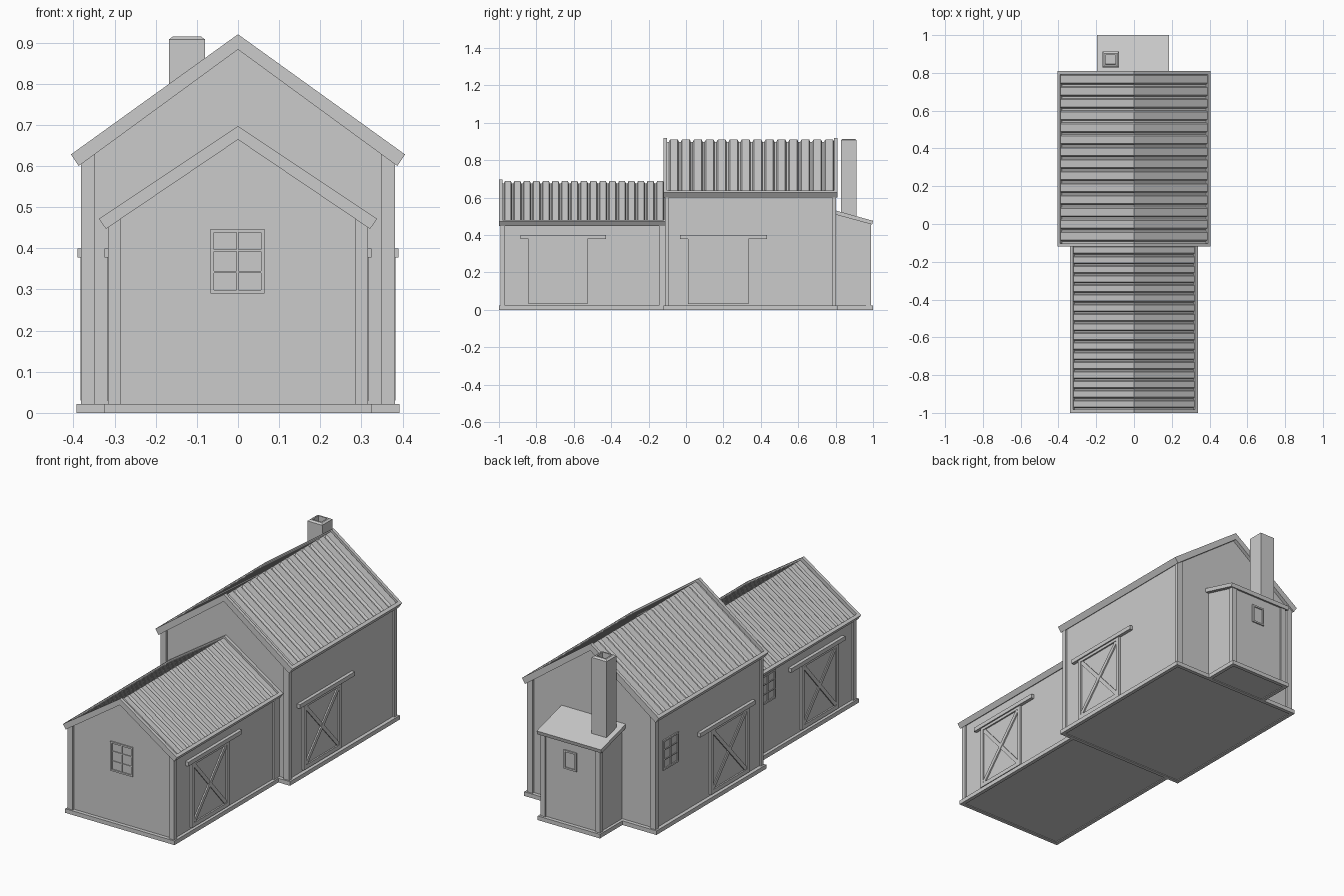
import bpy
import bmesh
from math import atan2, hypot
from mathutils import Vector

cube = bpy.data.objects.get("Cube")
if cube:
    bpy.data.objects.remove(cube, do_unlink=True)

grey = bpy.data.materials.new("plain grey")
grey.use_nodes = True
grey.diffuse_color = (0.6, 0.6, 0.6, 1)
grey.node_tree.nodes["Principled BSDF"].inputs["Base Color"].default_value = (0.6, 0.6, 0.6, 1)


def finish(name, bm):
    mesh = bpy.data.meshes.new(name)
    bm.to_mesh(mesh)
    bm.free()
    mesh.materials.append(grey)
    obj = bpy.data.objects.new(name, mesh)
    bpy.context.collection.objects.link(obj)
    return obj


def box(name, xs, ys, zs, tilt=0):
    """Box between pairs of limits, optionally tilted about x."""
    bm = bmesh.new()
    bmesh.ops.create_cube(bm, size=1)
    bmesh.ops.scale(bm, verts=bm.verts, vec=[abs(b - a) for a, b in (xs, ys, zs)])
    obj = finish(name, bm)
    obj.location = [(a + b) / 2 for a, b in (xs, ys, zs)]
    obj.rotation_euler.x = tilt
    return obj


def prism(name, profile, a, b, axis="y"):
    """Extrude an (x, z) profile along y, or a (y, z) profile along x."""
    bm = bmesh.new()
    place = (lambda p, t: (p[0], t, p[1])) if axis == "y" else (lambda p, t: (t, p[0], p[1]))
    face = bm.faces.new([bm.verts.new(place(p, a)) for p in profile])
    ext = bmesh.ops.extrude_face_region(bm, geom=[face])["geom"]
    move = Vector(place((0, 0), b - a))
    bmesh.ops.translate(bm, verts=[v for v in ext if isinstance(v, bmesh.types.BMVert)], vec=move)
    bmesh.ops.recalc_face_normals(bm, faces=bm.faces)
    return finish(name, bm)


def base_trim(name, x0, x1, y0, y1, height=0.022, t=0.02):
    box(name + "_front", (x0, x1), (y0, y0 + t), (0, height))
    box(name + "_back", (x0, x1), (y1 - t, y1), (0, height))
    box(name + "_right", (x0, x0 + t), (y0 + t, y1 - t), (0, height))
    box(name + "_left", (x1 - t, x1), (y0 + t, y1 - t), (0, height))


def ribbed_sheet(name, half, apex, slope, y0, y1, count):
    """Folded metal sheet: broad raised pans with narrow valleys."""
    pitch = (y1 - y0) / count
    bm = bmesh.new()
    rows = []
    for i in range(count):
        for f, drop in ((0, 0.022), (0.16, 0.022), (0.28, 0.008), (0.9, 0.008), (1, 0.022)):
            rows.append([bm.verts.new((x, y0 + (i + f) * pitch, apex - slope * abs(x) - drop))
                         for x in (-half, 0, half)])
    for r, s in zip(rows, rows[1:]):
        if s[0].co.y - r[0].co.y > 1e-5:
            for j in (0, 1):
                bm.faces.new((r[j], r[j + 1], s[j + 1], s[j]))
    finish(name, bm)


def gable_roof(name, tip, low, apex, under, y0, y1, ribs):
    """tip and low are the upper and lower eave corners in (x, z)."""
    slope = (apex - tip[1]) / tip[0]
    chevron = [(-tip[0], tip[1]), (0, apex), tip, low, (0, under), (-low[0], low[1])]
    t = 0.018
    prism(name + "_front_bargeboard", chevron, y0, y0 + t)
    prism(name + "_back_bargeboard", chevron, y1 - t, y1)
    drop = 0.024
    deck = [(x, z - drop if i < 3 else z) for i, (x, z) in enumerate(chevron)]
    deck[0], deck[2] = (-low[0], low[1] + 0.01), (low[0], low[1] + 0.01)
    prism(name + "_deck", deck, y0 + t, y1 - t)
    w = 0.014
    for s, side in ((1, "left"), (-1, "right")):
        rim = [(s * x, z) for x, z in (tip, (tip[0] - w, tip[1] + w * slope),
                                       (low[0] - w, low[1] + w * slope), low)]
        prism(f"{name}_{side}_fascia", rim, y0 + t, y1 - t)
    ribbed_sheet(name + "_ribbed_sheet", tip[0] - w, apex, slope, y0 + t, y1 - t, ribs)


def gable_block(name, wall, post, low, under, y0, y1, post_rows):
    """Pentagonal walls plus corner posts cut to the roof slope."""
    slope = (under - low[1]) / low[0]
    line = lambda x: under - slope * x + 0.004
    prism(name + "_walls", [(-wall, 0.004), (wall, 0.004), (wall, line(wall)),
                            (0, line(0)), (-wall, line(wall))], y0, y1)
    a, b = post
    for s, side in ((1, "left"), (-1, "right")):
        for end, (p0, p1) in post_rows.items():
            prism(f"{name}_{end}_{side}_post",
                  [(s * a, 0.01), (s * b, 0.01), (s * b, line(b)), (s * a, line(a))], p0, p1)


def window(name, wall, u, v, cols, rows, side):
    """Framed window on a front (-y), back (+y) or right (-x) wall."""
    def slab(part, us, vs, depth):
        sign = 1 if side == "back" else -1
        out = (wall, wall + sign * depth)
        box(f"{name}_{part}", *((out, us, vs) if side == "right" else (us, out, vs)))
    f, m = 0.009, 0.0025
    slab("pane", u, v, 0.001)
    for i, (a, b) in enumerate(((u[0], u[0] + f), (u[1] - f, u[1]))):
        slab(f"stile_{i}", (a, b), v, 0.007)
    for i, (a, b) in enumerate(((v[0], v[0] + f), (v[1] - f, v[1]))):
        slab(f"sill_{i}", (u[0] + f, u[1] - f), (a, b), 0.007)
    for i in range(1, cols):
        c = u[0] + (u[1] - u[0]) * i / cols
        slab(f"upright_bar_{i}", (c - m, c + m), (v[0] + f, v[1] - f), 0.005)
    for i in range(1, rows):
        c = v[0] + (v[1] - v[0]) * i / rows
        slab(f"cross_bar_{i}", (u[0] + f, u[1] - f), (c - m, c + m), 0.005)


def barn_door(name, s, wall, y0, y1, z0=0.03, z1=0.385):
    """Sliding door with frame, crossed braces and an overhead rail."""
    xs = lambda d: (s * wall, s * (wall + d))
    f = 0.022
    box(name + "_panel", xs(0.003), (y0, y1), (z0, z1))
    box(name + "_stile_a", xs(0.011), (y0, y0 + f), (z0, z1))
    box(name + "_stile_b", xs(0.011), (y1 - f, y1), (z0, z1))
    box(name + "_bottom", xs(0.011), (y0 + f, y1 - f), (z0, z0 + f))
    box(name + "_top", xs(0.011), (y0 + f, y1 - f), (z1 - f, z1))
    cy, cz = (y0 + y1) / 2, (z0 + z1) / 2
    w, h = y1 - y0 - 2 * f, z1 - z0 - 2 * f
    half = hypot(w, h) / 2 - 0.004
    for k in (1, -1):
        box(f"{name}_brace_{'up' if k > 0 else 'down'}", xs(0.009 + 0.001 * k),
            (cy - half, cy + half), (cz - 0.01, cz + 0.01), k * atan2(h, w))
    box(name + "_rail", xs(0.018), (y0 - 0.042, y1 + 0.098), (0.378, 0.4))


# Main barn
low = (0.387, 0.6)
gable_block("barn", 0.372, (0.348, 0.382), low, 0.883, -0.1, 0.79,
            {"front": (-0.112, -0.09), "back": (0.78, 0.802)})
gable_roof("barn_roof", (0.406, 0.628), low, 0.92, 0.883, -0.12, 0.81, 14)
base_trim("barn_base", -0.392, 0.392, -0.12, 0.81)

# Front annex
low = (0.321, 0.447)
gable_block("annex", 0.307, (0.286, 0.316), low, 0.664, -0.98, -0.1,
            {"front": (-0.992, -0.967), "back": (-0.145, -0.1)})
gable_roof("annex_roof", (0.338, 0.472), low, 0.697, 0.664, -1.0, -0.1, 17)
base_trim("annex_base", -0.324, 0.324, -1.0, -0.1)

# Doors on both long sides
for s, side in ((1, "left"), (-1, "right")):
    barn_door(f"barn_{side}_door", s, 0.372, 0.01, 0.335)
    barn_door(f"annex_{side}_door", s, 0.307, -0.843, -0.527)

# Windows
window("annex_front_window", -0.98, (-0.067, 0.065), (0.29, 0.447), 2, 3, "front")
window("annex_side_window", -0.307, (-0.315, -0.185), (0.285, 0.44), 2, 3, "right")
window("barn_side_window", -0.372, (0.6, 0.73), (0.31, 0.47), 2, 3, "right")
window("shed_window", 0.98, (-0.04, 0.035), (0.31, 0.41), 1, 1, "back")

# Lean-to shed at the back
prism("shed_walls", [(0.78, 0.004), (0.98, 0.004), (0.98, 0.47), (0.78, 0.525)], -0.175, 0.165, "x")
prism("shed_roof", [(0.79, 0.534), (1.0, 0.476), (0.995, 0.456), (0.79, 0.512)], -0.196, 0.185, "x")
for side, x in (("right", -0.181), ("left", 0.143)):
    prism(f"shed_{side}_post", [(0.962, 0.01), (0.988, 0.01), (0.988, 0.462), (0.962, 0.469)],
          x, x + 0.028, "x")
base_trim("shed_base", -0.19, 0.179, 0.79, 1.0)

# Chimney with hollow flue
bm = bmesh.new()
bmesh.ops.create_cube(bm, size=1)
bmesh.ops.scale(bm, verts=bm.verts, vec=(0.088, 0.085, 0.457))
top = max(bm.faces, key=lambda f: f.calc_center_median().z)
for width, depth in ((0.014, 0.007), (0.011, 0), (0.001, -0.08)):
    bmesh.ops.inset_region(bm, faces=[top], thickness=width, depth=depth)
finish("chimney", bm).location = (-0.124, 0.87, 0.679)
